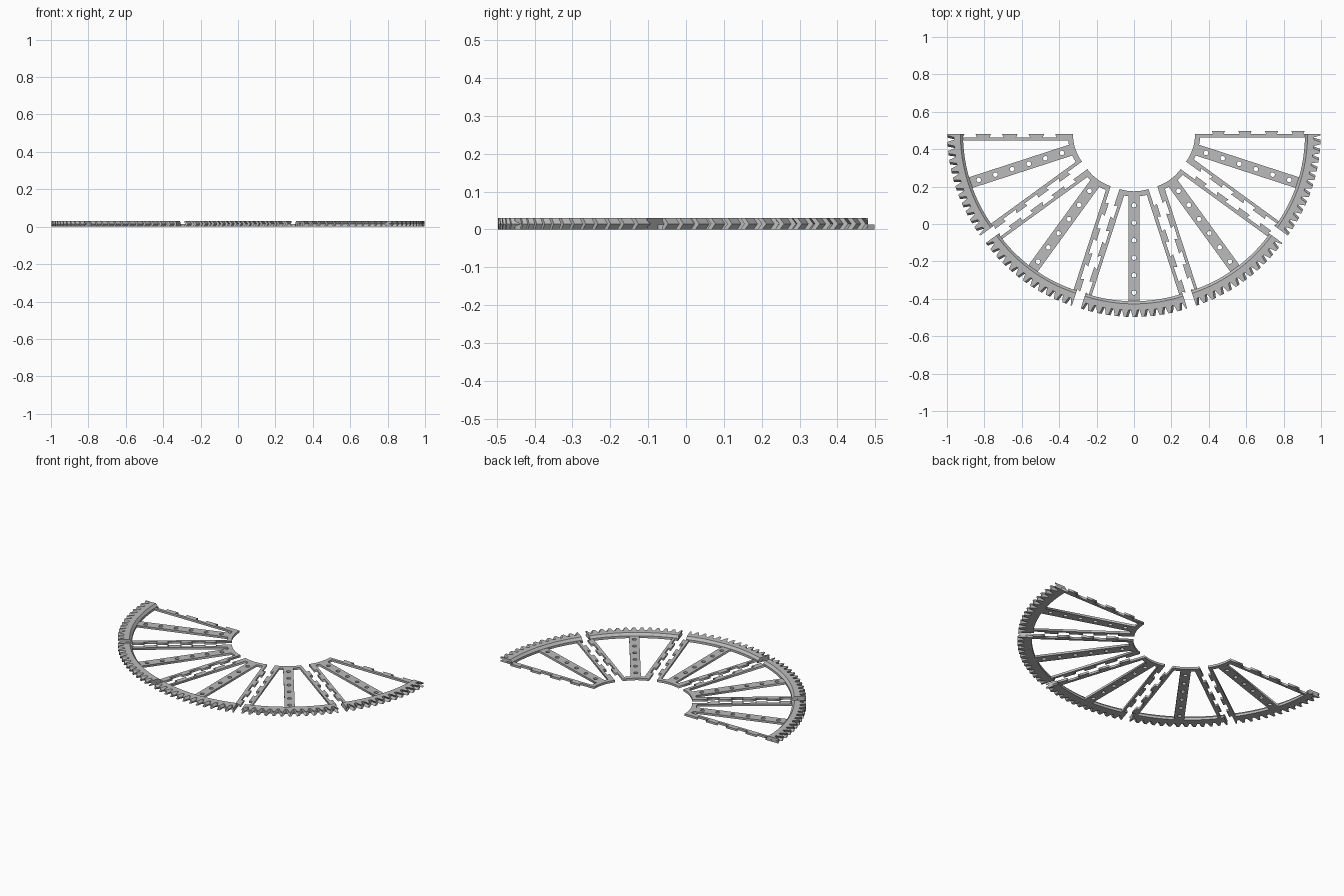
import bpy, bmesh
from math import radians, sin, cos, asin
from mathutils import Vector, Matrix

cube = bpy.data.objects.get("Cube")
if cube:
    bpy.data.objects.remove(cube)

HALF = radians(18)           # half the angle of one sector
R_HUB, R_WIN, R_RIM, R_ROOT, R_TIP = 0.25, 0.278, 0.838, 0.886, 0.922
PLATE, HEIGHT = 0.0135, 0.03
SPOKE = 0.03                 # half width of the middle spoke
PITCH = radians(3)
HELIX = radians(0.7)
JOINTS = [0.375 + 0.142 * i for i in range(4)]

grey = bpy.data.materials.new("grey plastic")
grey.use_nodes = True
colour = (0.5, 0.5, 0.5, 1)
grey.diffuse_color = colour
grey.node_tree.nodes["Principled BSDF"].inputs["Base Color"].default_value = colour


def polar(r, a):
    return Vector((r * cos(a), r * sin(a)))


def arc(r, a0, a1, n=14):
    return [polar(r, a0 + (a1 - a0) * i / n) for i in range(n + 1)]


def joint_edge(side, offset):
    """Straight sector edge with four dovetails, offset along its outward normal."""
    along = polar(1, side * HALF)
    normal = polar(1, side * (HALF + radians(90)))
    points = []
    for c in JOINTS:
        base, tip = (0.028, 0.036) if offset > 0 else (0.030, 0.038)
        for r, o in ((c - base, 0), (c - tip, offset), (c + tip, offset), (c + base, 0)):
            points.append(along * r + normal * o)
    return points


def window(side, rail):
    """Opening between the middle spoke and one side rail."""
    def ends(r):
        return side * asin(SPOKE / r), side * (HALF - asin(rail / r))
    a, b = ends(R_WIN)
    c, d = ends(R_RIM + 0.004)
    return arc(R_WIN, a, b, 4) + arc(R_RIM + 0.004, d, c, 10)


def flat_plate(loops):
    """Extruded flat plate from an outline and its holes."""
    curve = bpy.data.curves.new("plate_outline", "CURVE")
    curve.dimensions = "2D"
    curve.fill_mode = "BOTH"
    curve.extrude = PLATE / 2
    for loop in loops:
        spline = curve.splines.new("POLY")
        spline.points.add(len(loop) - 1)
        for point, co in zip(spline.points, loop):
            point.co = (co.x, co.y, 0, 1)
        spline.use_cyclic_u = True
    helper = bpy.data.objects.new("plate_outline", curve)
    bpy.context.collection.objects.link(helper)
    graph = bpy.context.evaluated_depsgraph_get()
    mesh = bpy.data.meshes.new_from_object(helper.evaluated_get(graph))
    bpy.data.objects.remove(helper)
    mesh.transform(Matrix.Translation((0, 0, PLATE / 2)))
    mesh.materials.clear()
    mesh.materials.append(grey)
    return mesh


def toothed_rim():
    """Herringbone rim, made over-long and trimmed on the two sector planes."""
    bm = bmesh.new()
    profile = []
    for t in range(-8, 9):
        for f, r in ((-0.36, R_ROOT), (-0.14, R_TIP), (0.14, R_TIP), (0.36, R_ROOT)):
            profile.append(((t + f) * PITCH, r))
    levels = ((0, 0, R_RIM), (HEIGHT / 2, HELIX, R_RIM), (HEIGHT, 0, R_RIM + 0.014))
    rows = []
    for z, shift, inner in levels:
        outer_row = [bm.verts.new((*polar(r, a + shift), z)) for a, r in profile]
        inner_row = [bm.verts.new((*polar(inner, a + shift), z)) for a, r in profile]
        rows.append((outer_row, inner_row))
    # closed cross-section: up the outside, down the inside
    ring = [row[0] for row in rows] + [row[1] for row in reversed(rows)]
    for k, row in enumerate(ring):
        nxt = ring[(k + 1) % len(ring)]
        for i in range(len(profile) - 1):
            bm.faces.new((row[i], row[i + 1], nxt[i + 1], nxt[i]))
    for side in (-1, 1):
        cut = bmesh.ops.bisect_plane(
            bm, geom=bm.verts[:] + bm.edges[:] + bm.faces[:], plane_co=(0, 0, 0),
            plane_no=(*polar(1, side * (HALF + radians(90))), 0), clear_outer=True)
        edges = [e for e in cut["geom_cut"] if isinstance(e, bmesh.types.BMEdge)]
        bmesh.ops.holes_fill(bm, edges=edges, sides=0)
    bmesh.ops.recalc_face_normals(bm, faces=bm.faces[:])
    mesh = bpy.data.meshes.new("toothed_rim")
    bm.to_mesh(mesh)
    bm.free()
    mesh.materials.append(grey)
    return mesh


# Plate: hub arc, tabbed edge, arc under the rim, notched edge
outline = (arc(R_HUB, -HALF, HALF) + joint_edge(1, 0.018)
           + arc(R_ROOT - 0.012, HALF, -HALF) + joint_edge(-1, -0.018)[::-1])
holes = []
for i in range(6):
    centre = Vector((0.325 + 0.0935 * i, 0))
    holes.append([centre + p for p in arc(0.0125, 0, radians(337.5), 15)])
plate_mesh = flat_plate([outline, window(1, 0.018), window(-1, 0.034)] + holes)
rim_mesh = toothed_rim()

# Five sectors spread apart around a half circle
for i in range(5):
    angle = radians(198 + 36 * i)
    place = Vector((0, 0.505)) + polar(0.08, angle)
    for name, mesh in (("sector_plate", plate_mesh), ("toothed_rim", rim_mesh)):
        part = bpy.data.objects.new(f"{name}_{i + 1}", mesh)
        part.location = (place.x, place.y, 0)
        part.rotation_euler.z = angle
        bpy.context.collection.objects.link(part)
